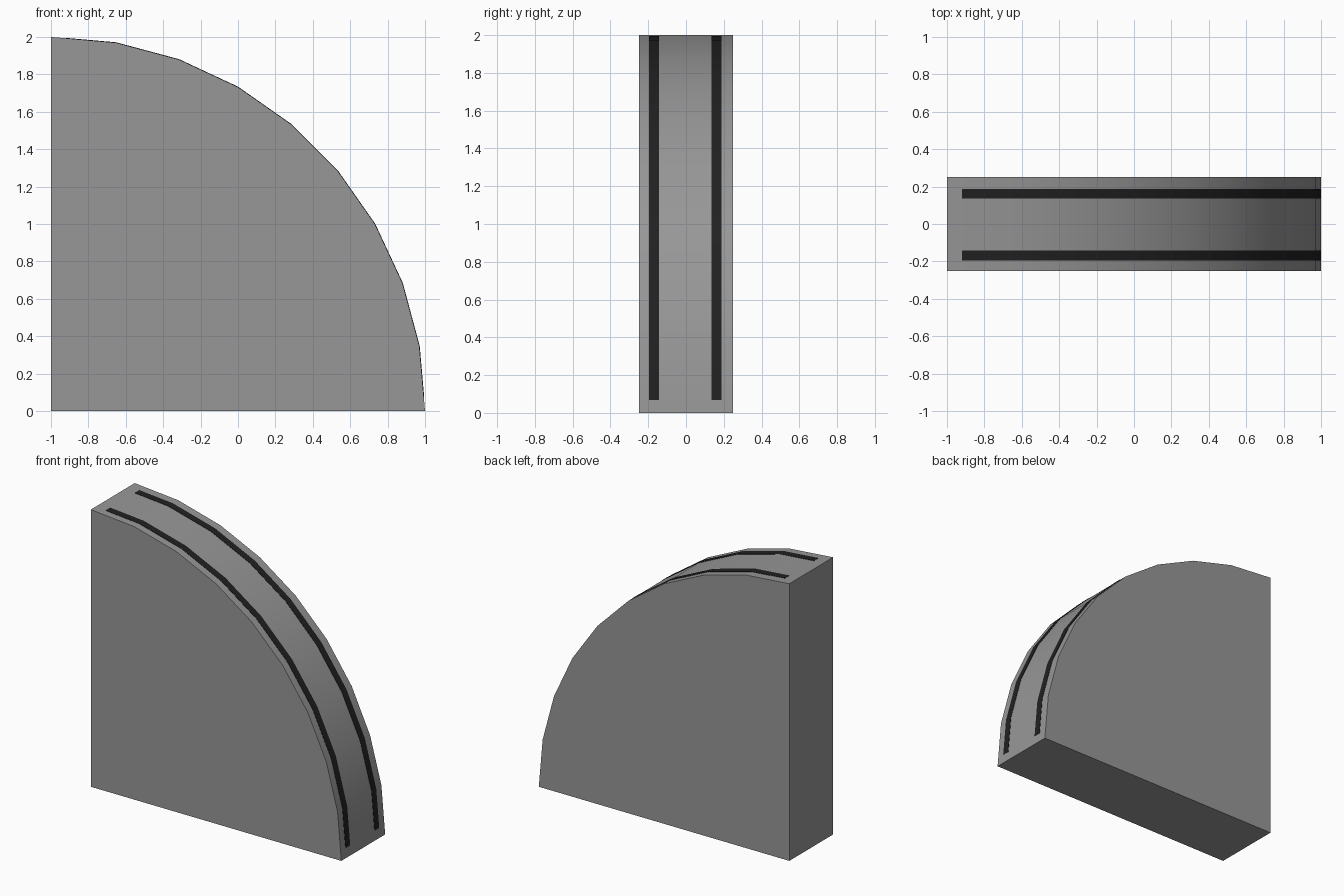
import bpy, bmesh, math

if "Cube" in bpy.data.objects:
    bpy.data.objects.remove(bpy.data.objects["Cube"])

R, HALF = 2.0, 0.25      # arc radius and half thickness
CX = -1.0                # arc centre at the lower back corner
STEPS = 9


def material(name, value):
    m = bpy.data.materials.new(name)
    m.diffuse_color = (value, value, value, 1)
    m.use_nodes = True
    m.node_tree.nodes["Principled BSDF"].inputs["Base Color"].default_value = m.diffuse_color
    return m


def arc_points(radius):
    return [(CX + radius * math.cos(math.radians(90 * i / STEPS)),
             radius * math.sin(math.radians(90 * i / STEPS))) for i in range(STEPS + 1)]


def lerp(a, b, t):
    return tuple(p + (q - p) * t for p, q in zip(a, b))


def prism(name, outline, y0, y1, mat):
    """Extrude an x-z outline from y0 to y1."""
    bm = bmesh.new()
    face = bm.faces.new([bm.verts.new((x, y0, z)) for x, z in outline])
    new = bmesh.ops.extrude_face_region(bm, geom=[face])["geom"]
    bmesh.ops.translate(bm, vec=(0, y1 - y0, 0),
                        verts=[v for v in new if isinstance(v, bmesh.types.BMVert)])
    bmesh.ops.recalc_face_normals(bm, faces=bm.faces)
    mesh = bpy.data.meshes.new(name)
    bm.to_mesh(mesh)
    bm.free()
    mesh.materials.append(mat)
    ob = bpy.data.objects.new(name, mesh)
    bpy.context.collection.objects.link(ob)
    bpy.ops.object.select_all(action='DESELECT')
    ob.select_set(True)
    bpy.context.view_layer.objects.active = ob
    bpy.ops.object.shade_smooth_by_angle(angle=math.radians(30))
    return ob


grey = material("mid grey", 0.31)
black = material("near black", 0.015)

# Solid quarter disc
prism("quarter_disc", [(CX, 0.0)] + arc_points(R), -HALF, HALF, grey)


# Thin dark strips along the curved face, stopping short of both ends
def strip_line(radius):
    p = arc_points(radius)
    return [lerp(p[0], p[1], 0.2)] + p[1:-1] + [lerp(p[-1], p[-2], 0.23)]


outline = strip_line(R + 0.002) + strip_line(R - 0.002)[::-1]
for name, y0, y1 in (("front_strip", -0.195, -0.143), ("back_strip", 0.136, 0.188)):
    prism(name, outline, y0, y1, black)
